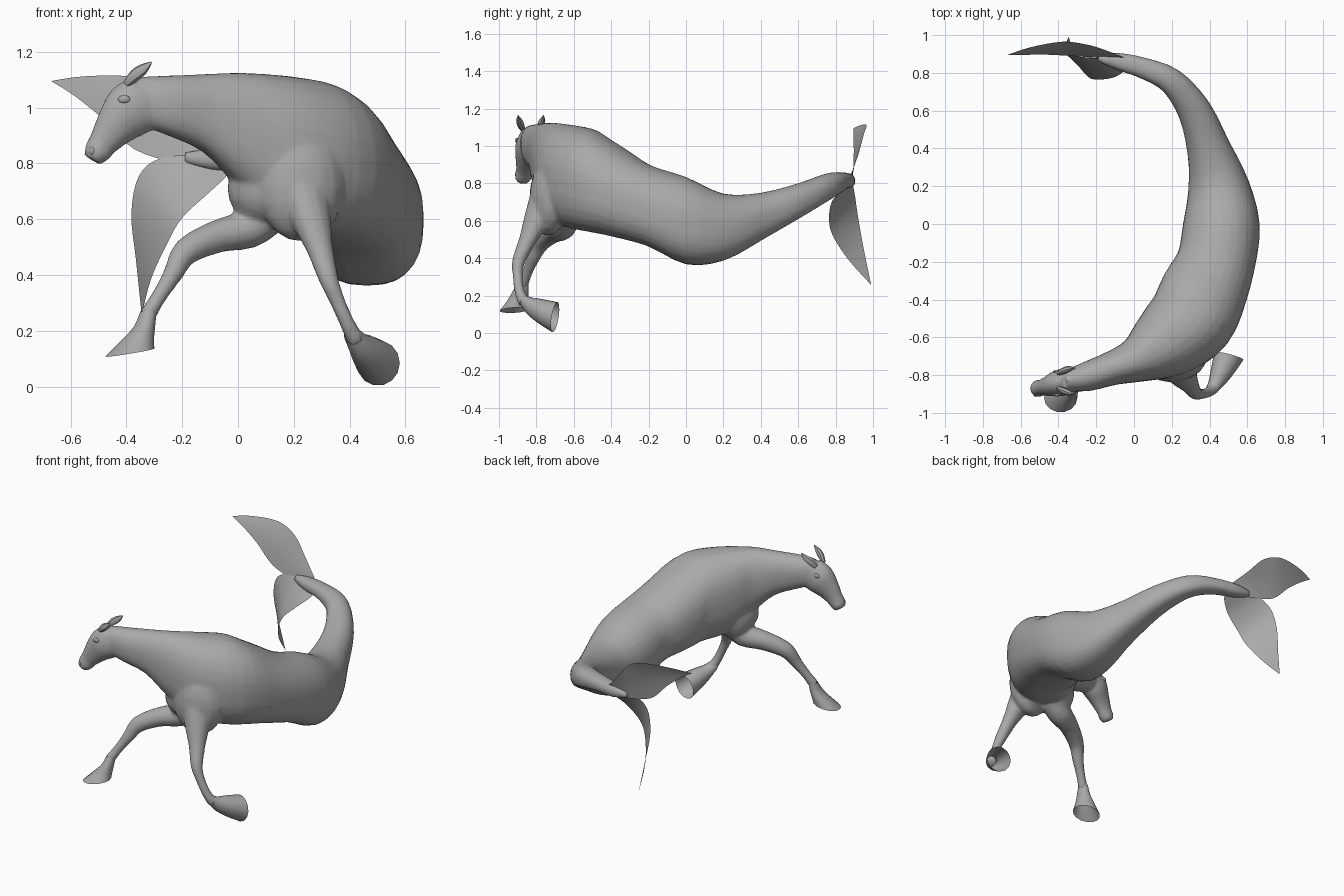
import bpy, bmesh, math
from mathutils import Vector, Matrix

if "Cube" in bpy.data.objects:
    bpy.data.objects.remove(bpy.data.objects["Cube"])

grey = bpy.data.materials.new("grey hide")
grey.diffuse_color = (0.4, 0.4, 0.4, 1)
grey.use_nodes = True
grey.node_tree.nodes["Principled BSDF"].inputs["Base Color"].default_value = grey.diffuse_color


def select(obs):
    bpy.ops.object.select_all(action='DESELECT')
    for o in obs:
        o.select_set(True)
    bpy.context.view_layer.objects.active = obs[0]


def finish(name, bm, angle=40):
    bmesh.ops.recalc_face_normals(bm, faces=bm.faces)
    me = bpy.data.meshes.new(name)
    bm.to_mesh(me)
    bm.free()
    me.materials.append(grey)
    ob = bpy.data.objects.new(name, me)
    bpy.context.collection.objects.link(ob)
    select([ob])
    bpy.ops.object.shade_smooth_by_angle(angle=math.radians(angle))
    return ob


def spline(rows, steps):
    """Catmull-Rom through rows of any width."""
    pts = [rows[0]] + list(rows) + [rows[-1]]
    out = []
    for a, b, c, d in zip(pts, pts[1:], pts[2:], pts[3:]):
        for i in range(steps):
            t = i / steps
            out.append([0.5 * (2 * q + (r - p) * t + (2 * p - 5 * q + 4 * r - s) * t * t
                               + (3 * q - p - 3 * r + s) * t ** 3)
                        for p, q, r, s in zip(a, b, c, d)])
    return out + [list(rows[-1])]


def power(v, n):
    return math.copysign(abs(v) ** (2 / n), v)


def loft(name, rows, sides=16, steps=3, upright=False, frame=None, open_end=False,
         top_n=2, low_n=2):
    """Skin (super)ellipses; each row is x, y, z, half width, half height."""
    rows = spline(rows, steps)
    bm = bmesh.new()
    rings = []
    for i, r in enumerate(rows):
        c = Vector(r[:3])
        t = Vector(rows[min(i + 1, len(rows) - 1)][:3]) - Vector(rows[max(i - 1, 0)][:3])
        side = t.cross(Vector((0, 0, 1))).normalized()
        up = Vector((0, 0, 1)) if upright else side.cross(t).normalized()
        if frame:
            side, up = Vector(frame[0]), Vector(frame[1])
        ring = []
        for k in range(sides):
            a = 2 * math.pi * k / sides
            n = top_n if math.sin(a) > 0 else low_n
            ring.append(bm.verts.new(c + side * (r[3] * power(math.cos(a), n))
                                     + up * (r[4] * power(math.sin(a), n))))
        rings.append(ring)
    for p, q in zip(rings, rings[1:]):
        for k in range(sides):
            n = (k + 1) % sides
            bm.faces.new((p[k], p[n], q[n], q[k]))
    if not open_end:
        bm.faces.new(rings[0])
        bm.faces.new(rings[-1])
    return finish(name, bm)


def ellipsoid(name, centre, radii, turn=0):
    bm = bmesh.new()
    m = (Matrix.Translation(centre) @ Matrix.Rotation(turn, 4, 'Z')
         @ Matrix.Diagonal((*radii, 1)))
    bmesh.ops.create_uvsphere(bm, u_segments=16, v_segments=10, radius=1, matrix=m)
    return finish(name, bm)


def fin(name, edge_a, edge_b, bow):
    """Thin curved leaf between two edges."""
    a, b = spline(edge_a, 4), spline(edge_b, 4)
    bm = bmesh.new()
    grid = []
    for p, q in zip(a, b):
        p, q = Vector(p), Vector(q)
        w = (q - p).length
        grid.append([bm.verts.new(p.lerp(q, k / 6) + Vector(bow) * w * math.sin(math.pi * k / 6))
                     for k in range(7)])
    for p, q in zip(grid, grid[1:]):
        for k in range(6):
            bm.faces.new((p[k], p[k + 1], q[k + 1], q[k]))
    bmesh.ops.remove_doubles(bm, verts=bm.verts, dist=0.0005)
    return finish(name, bm, 60)


# Neck, barrel and fish tail: x, y, half width, bottom, top
trunk = [(-.36, -.83, .055, .94, 1.11), (-.25, -.808, .078, .90, 1.115),
         (-.12, -.765, .09, .84, 1.12), (0, -.725, .118, .72, 1.125),
         (.1, -.67, .17, .61, 1.12), (.2, -.60, .21, .565, 1.11),
         (.305, -.50, .232, .54, 1.085), (.37, -.36, .23, .51, 1.0),
         (.435, -.2, .208, .465, .90), (.463, 0, .203, .367, .835),
         (.447, .2, .163, .387, .745), (.395, .4, .116, .497, .75),
         (.32, .6, .09, .615, .80), (.2, .755, .07, .715, .853),
         (.05, .825, .056, .765, .86), (-.09, .862, .045, .775, .855),
         (-.19, .88, .02, .80, .84)]
body = [loft("body", [(x, y, (lo + hi) / 2, w, (hi - lo) / 2) for x, y, w, lo, hi in trunk],
             sides=28, upright=True, top_n=2.15, low_n=2.6)]

# Chest and shoulder muscles
body.append(ellipsoid("chest", (.085, -.68, .71), (.125, .115, .13), -.3))
body.append(ellipsoid("near_shoulder", (.225, -.735, .72), (.16, .10, .20), .2))
body.append(ellipsoid("far_shoulder", (.08, -.62, .69), (.11, .09, .14), .6))

# Head, tapering from poll to muzzle
body.append(loft("head", [(-.335, -.83, 1.025, .062, .10), (-.39, -.84, .985, .072, .102),
                          (-.44, -.855, .93, .057, .077), (-.485, -.865, .87, .043, .054),
                          (-.505, -.87, .84, .046, .049), (-.522, -.872, .812, .036, .034)]))

# Forelegs with knobbly knees and fetlocks
body.append(loft("near_foreleg", [
    (.235, -.76, .70, .09, .08), (.265, -.805, .59, .073, .065), (.295, -.85, .49, .05, .044),
    (.325, -.895, .385, .037, .036), (.355, -.90, .31, .028, .028),
    (.395, -.89, .22, .028, .028), (.425, -.865, .165, .034, .034)], sides=12))
body.append(loft("far_foreleg", [
    (.12, -.645, .62, .08, .07), (.04, -.665, .565, .078, .07), (-.07, -.71, .54, .06, .06),
    (-.185, -.775, .485, .048, .05), (-.232, -.815, .405, .036, .036),
    (-.285, -.85, .32, .028, .028), (-.325, -.875, .255, .032, .032)], sides=12))

# Blend the body into one skin
select(body)
bpy.ops.object.join()
skin = bpy.context.object
skin.name = "body_head_and_legs"
mod = skin.modifiers.new("blend", 'REMESH')
mod.mode, mod.voxel_size = 'VOXEL', 0.01
mod = skin.modifiers.new("soften", 'SMOOTH')
mod.factor, mod.iterations = 0.5, 6
mod = skin.modifiers.new("facets", 'DECIMATE')
mod.ratio = 0.15
for m in list(skin.modifiers):
    bpy.ops.object.modifier_apply(modifier=m.name)
skin.data.materials.clear()
skin.data.materials.append(grey)
bpy.ops.object.shade_smooth_by_angle(angle=math.radians(45))

# Ears, eyes and nostrils on both sides of the head
for label, s in (("near", -1), ("far", 1)):
    y = -.83
    loft(label + "_ear", [(-.40, y + s * .04, 1.085, .012, .014),
                          (-.37, y + s * .054, 1.115, .018, .022),
                          (-.34, y + s * .064, 1.138, .014, .019),
                          (-.31, y + s * .068, 1.163, .002, .003)], sides=8)
    ellipsoid(label + "_eye", (-.408, -.843 + s * .062, 1.03), (.022, .008, .014))
    ellipsoid(label + "_nostril", (-.522, -.872 + s * .034, .845), (.010, .008, .014))

# Flared hooves, hollow underneath
loft("near_hoof", [(.41, -.88, .185, .032, .032), (.435, -.845, .15, .042, .045),
                   (.465, -.785, .12, .06, .065), (.502, -.70, .085, .08, .083)],
     sides=14, frame=((.97, -.24, 0), (0, .15, .98)), open_end=True)
loft("far_hoof", [(-.32, -.87, .275, .03, .03), (-.335, -.885, .22, .04, .045),
                  (-.362, -.90, .17, .063, .06), (-.388, -.92, .122, .09, .077)],
     sides=14, frame=((.98, 0, .16), (0, 1, .05)), open_end=True)

# Two tail flukes
fin("upper_fluke",
    [(-.05, .88, .845), (-.15, .92, .95), (-.25, .95, 1.06), (-.38, .965, 1.11),
     (-.55, .935, 1.112), (-.67, .895, 1.095)],
    [(-.05, .865, .79), (-.2, .88, .80), (-.37, .892, .85), (-.49, .897, .965),
     (-.59, .895, 1.045), (-.67, .895, 1.095)], (0, -.03, 0))
fin("lower_fluke",
    [(-.05, .86, .83), (-.16, .875, .83), (-.28, .885, .818), (-.355, .90, .755),
     (-.382, .92, .62), (-.365, .95, .45), (-.345, .99, .257)],
    [(-.03, .835, .775), (-.05, .81, .745), (-.11, .775, .69), (-.20, .765, .605),
     (-.25, .785, .52), (-.31, .87, .39), (-.345, .99, .257)], (0, .03, 0))
